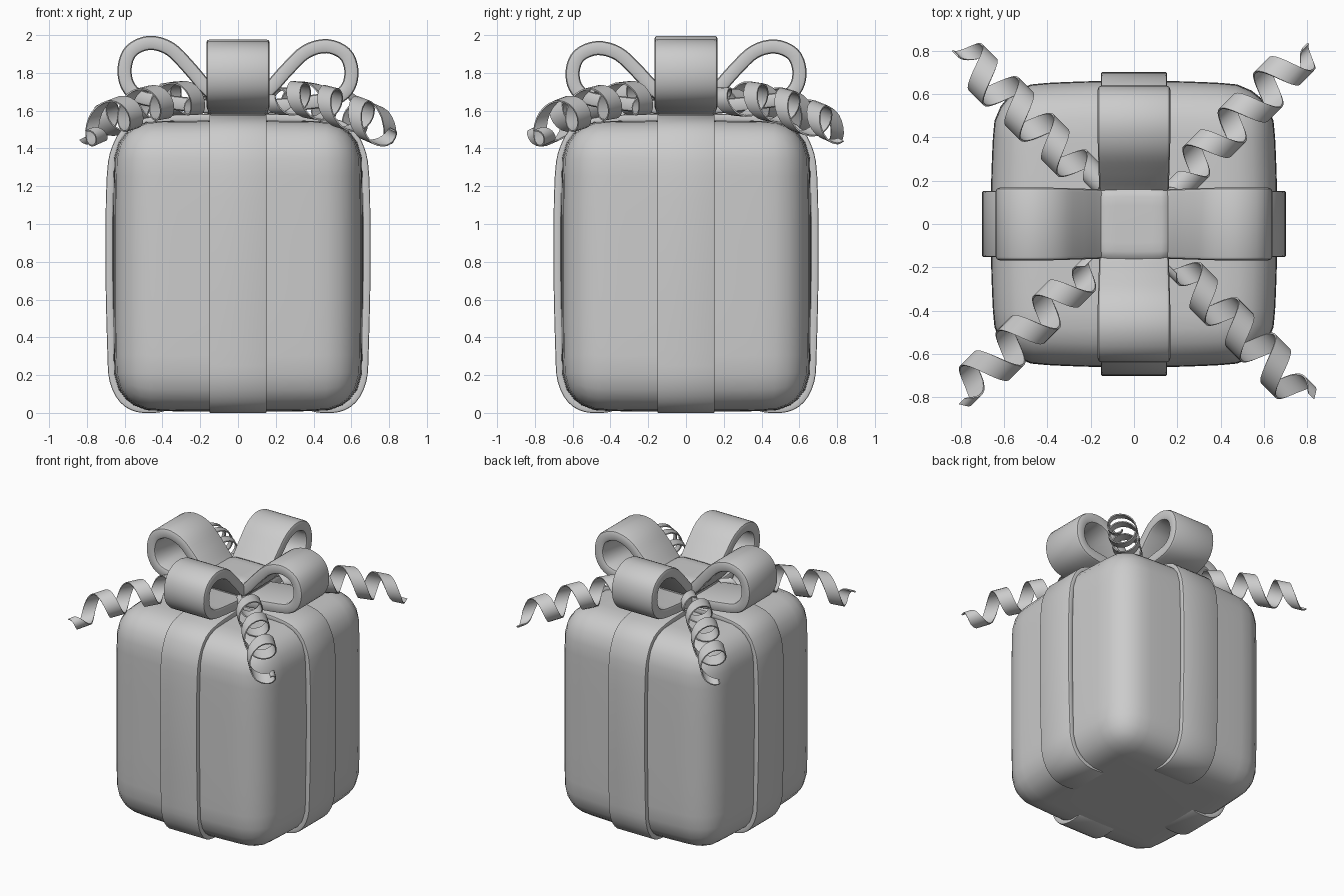
import bpy, bmesh, math
from mathutils import Vector, Matrix

if "Cube" in bpy.data.objects:
    bpy.data.objects.remove(bpy.data.objects["Cube"])

grey = bpy.data.materials.new("grey")
grey.diffuse_color = (0.6, 0.6, 0.6, 1)
grey.use_nodes = True
grey.node_tree.nodes["Principled BSDF"].inputs["Base Color"].default_value = grey.diffuse_color


def finish(ob, angle=40):
    """Apply modifiers, colour and shade an object."""
    bpy.ops.object.select_all(action='DESELECT')
    ob.select_set(True)
    bpy.context.view_layer.objects.active = ob
    bpy.ops.object.convert(target='MESH')
    ob.data.materials.clear()
    ob.data.materials.append(grey)
    bpy.ops.object.shade_smooth_by_angle(angle=math.radians(angle))


def make(name, bm):
    me = bpy.data.meshes.new(name)
    bm.to_mesh(me)
    bm.free()
    ob = bpy.data.objects.new(name, me)
    bpy.context.collection.objects.link(ob)
    return ob


def smooth_path(pts, steps=4):
    """Catmull-Rom curve through the points."""
    p = [Vector(q) for q in pts]
    p = [2 * p[0] - p[1]] + p + [2 * p[-1] - p[-2]]
    out = []
    for a, b, c, d in zip(p, p[1:], p[2:], p[3:]):
        for i in range(steps):
            t = i / steps
            out.append(0.5 * (2 * b + (c - a) * t + (2 * a - 5 * b + 4 * c - d) * t * t
                              + (3 * b - a - 3 * c + d) * t ** 3))
    return out + [p[-2]]


def strip(name, path, sides, thick, bevel=0.0, turn=0.0):
    """Band along a path; sides are half-width vectors at each point."""
    bm = bmesh.new()
    rows = [[bm.verts.new(p + s * k) for k in (-1, 0, 1)] for p, s in zip(path, sides)]
    for a, b in zip(rows, rows[1:]):
        for j in range(2):
            bm.faces.new((a[j], a[j + 1], b[j + 1], b[j]))
    bm.transform(Matrix.Rotation(turn, 4, 'Z'))
    ob = make(name, bm)
    m = ob.modifiers.new("thickness", 'SOLIDIFY')
    m.thickness, m.offset = thick, 0
    if bevel:
        m = ob.modifiers.new("soft_edge", 'BEVEL')
        m.width, m.segments, m.angle_limit = bevel, 2, math.radians(50)
    finish(ob)


def soft_box(name, half, centre, radius, bulge, cuts=15):
    """Rounded box whose sides swell slightly in the middle."""
    bm = bmesh.new()
    bmesh.ops.create_cube(bm, size=2)
    bmesh.ops.subdivide_edges(bm, edges=bm.edges[:], cuts=cuts, use_grid_fill=True)
    for v in bm.verts:
        p = Vector(v.co[i] * half[i] for i in range(3))
        core = Vector(max(-half[i] + radius, min(half[i] - radius, p[i])) for i in range(3))
        p = core + (p - core).normalized() * radius
        n = [p[i] / half[i] for i in range(3)]
        v.co = Vector((p.x * (1 - bulge * n[1] ** 2 - 0.5 * bulge * n[2] ** 4),
                       p.y * (1 - bulge * n[0] ** 2 - 0.5 * bulge * n[2] ** 4),
                       p.z * (1 - 0.3 * bulge * (n[0] ** 2 + n[1] ** 2)))) + Vector(centre)
    finish(make(name, bm), 60)


# Gift box body
soft_box("gift_box", (0.662, 0.662, 0.772), (0, 0, 0.778), 0.2, 0.04)

# Two ribbons over the box, tucked into the underside
side = [(0.34, 0.05), (0.42, 0.022), (0.53, 0.024), (0.61, 0.07), (0.66, 0.17), (0.672, 0.33),
        (0.682, 0.8), (0.675, 1.25), (0.645, 1.41), (0.575, 1.51), (0.44, 1.55), (0.2, 1.562)]
profile = side + [(-x, z) for x, z in reversed(side)]
wrap = smooth_path([(x, 0, z) for x, z in profile], 3)
for i, name in enumerate(("ribbon_across", "ribbon_front_back")):
    strip(name, wrap, [Vector((0, 0.152, 0))] * len(wrap), 0.04, 0.008, i * math.pi / 2)

# Four bow loops
loop = [(0.04, 1.62), (0.16, 1.71), (0.26, 1.82), (0.36, 1.915), (0.47, 1.945), (0.565, 1.905),
        (0.6, 1.82), (0.585, 1.73), (0.52, 1.67), (0.38, 1.645), (0.2, 1.625), (0.04, 1.61)]
tops = (("right", 0.99), ("back", 0.985), ("left", 1.04), ("front", 0.96))
for i, (name, k) in enumerate(tops):
    path = smooth_path([(x, 0, 1.6 + (z - 1.6) * k) for x, z in loop])
    sides = [Vector((0, 0.155 + 0.013 * min(1, p.x / 0.4), 0)) for p in path]
    strip("bow_loop_" + name, path, sides, 0.075, 0.018, i * math.pi / 2)

# Knot in the middle of the bow
soft_box("bow_knot", (0.172, 0.172, 0.1), (0, 0, 1.67), 0.035, 0.03, 7)

# Four curled ribbon tails, spiralling out along the diagonals
out = Vector((1, 1, 0)).normalized()
across = Vector((-1, 1, 0)).normalized()
up = Vector((0, 0, 1))
N, PITCH = 80, 0.235
crests = (("back_right", 0.76), ("back_left", 0.75), ("front_left", 0.69), ("front_right", 0.69))
for i, (name, crest) in enumerate(crests):
    path, sides = [], []
    for j in range(N + 1):
        t = j / N
        d = 0.25 + 0.89 * t
        r = (0.085 + 0.02 * t) * min(1, 0.35 + t * 6, 0.3 + (1 - t) * 5)
        a = math.pi / 2 + 2 * math.pi * (d - crest) / PITCH
        axis = out * d + up * (1.66 + 0.06 * t - 0.25 * t * t)
        path.append(axis + r * (across * math.cos(a) + up * math.sin(a)))
        w = 0.05 * min(1, 0.4 + (1 - t) * 6)
        sides.append((out - up * 0.35 * t).normalized() * w)
    strip("curl_" + name, path, sides, 0.008, 0, i * math.pi / 2)
